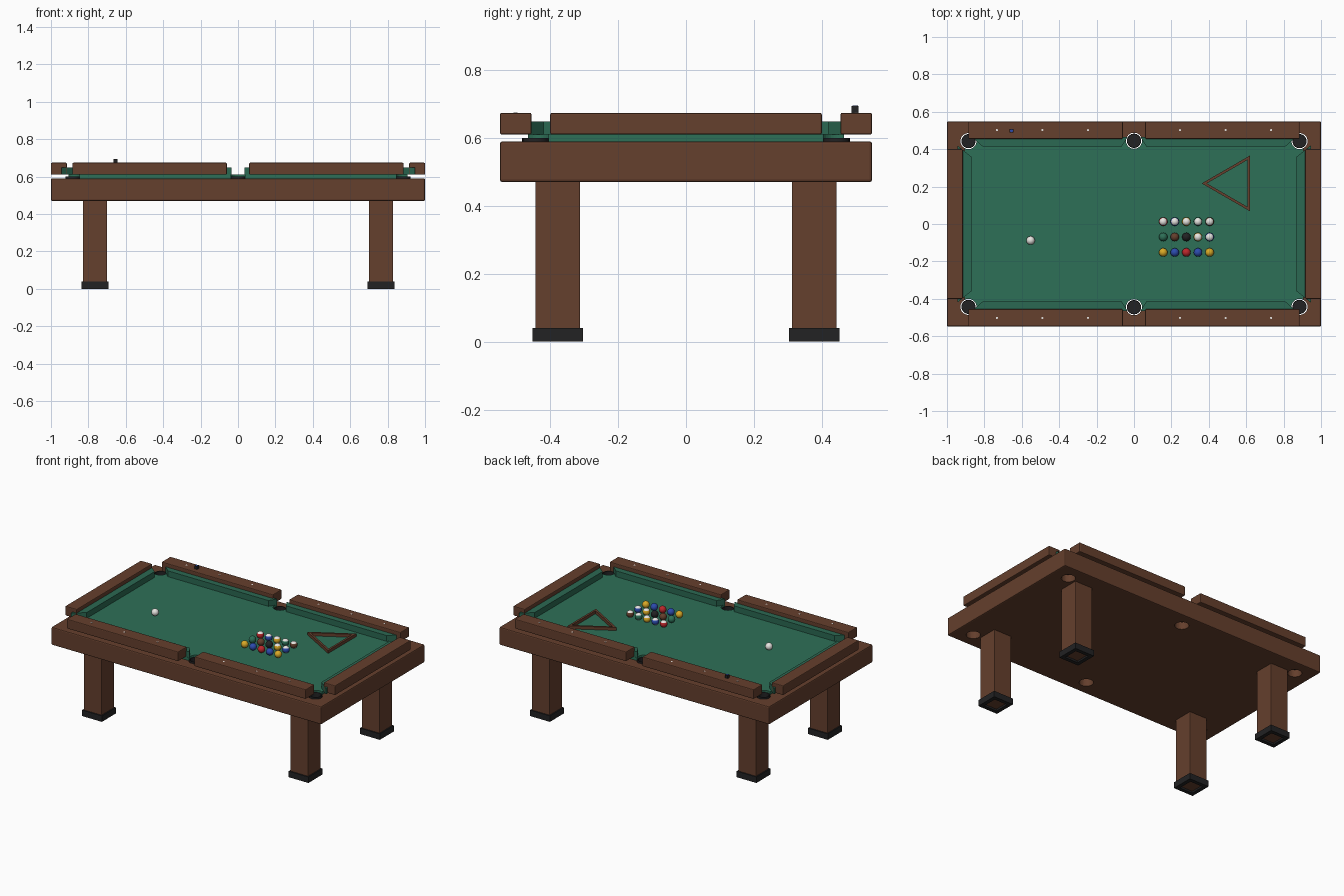
import bpy, bmesh, math
from mathutils import Matrix

cube = bpy.data.objects.get("Cube")
if cube:
    bpy.data.objects.remove(cube, do_unlink=True)


def material(name, r, g, b):
    m = bpy.data.materials.new(name)
    m.use_nodes = True
    m.diffuse_color = (r, g, b, 1)
    m.node_tree.nodes["Principled BSDF"].inputs["Base Color"].default_value = (r, g, b, 1)
    return m


WOOD = material("brown wood", 0.13, 0.05, 0.026)
FELT = material("green felt", 0.027, 0.16, 0.095)
CUSHION = material("cushion green", 0.024, 0.14, 0.084)
BLACK = material("black", 0.016, 0.016, 0.017)
WHITE = material("white", 0.8, 0.78, 0.75)
YELLOW = material("yellow", 0.7, 0.4, 0.02)
BLUE = material("blue", 0.025, 0.07, 0.42)
RED = material("red", 0.5, 0.02, 0.025)


def finish(name, bm, *mats):
    bmesh.ops.recalc_face_normals(bm, faces=bm.faces)
    mesh = bpy.data.meshes.new(name)
    bm.to_mesh(mesh)
    bm.free()
    for m in mats:
        mesh.materials.append(m)
    ob = bpy.data.objects.new(name, mesh)
    bpy.context.collection.objects.link(ob)
    return ob


def select(ob):
    bpy.ops.object.select_all(action="DESELECT")
    ob.select_set(True)
    bpy.context.view_layer.objects.active = ob


def smooth(ob):
    select(ob)
    bpy.ops.object.shade_smooth_by_angle()


def prism(name, points, z0, z1, mat, bevel=0):
    """Extrude an outline upwards, with optional rounded edges."""
    bm = bmesh.new()
    face = bm.faces.new([bm.verts.new((x, y, z0)) for x, y in points])
    top = bmesh.ops.extrude_face_region(bm, geom=[face])["geom"]
    verts = [v for v in top if isinstance(v, bmesh.types.BMVert)]
    bmesh.ops.translate(bm, verts=verts, vec=(0, 0, z1 - z0))
    if bevel:
        bmesh.ops.bevel(bm, geom=bm.edges[:], offset=bevel, segments=2,
                        profile=0.5, affect="EDGES")
    return finish(name, bm, mat)


def box(name, x0, x1, y0, y1, z0, z1, mat, bevel=0):
    return prism(name, [(x0, y0), (x1, y0), (x1, y1), (x0, y1)], z0, z1, mat, bevel)


def circle(x, y, r, n=32):
    return [(x + r * math.cos(math.tau * i / n), y + r * math.sin(math.tau * i / n))
            for i in range(n)]


def ball(name, x, y, mat, stripe=None):
    r = 0.023
    bm = bmesh.new()
    bmesh.ops.create_uvsphere(bm, u_segments=24, v_segments=16, radius=r)
    for f in bm.faces:
        f.material_index = int(stripe is not None and abs(f.calc_center_median().z) < r * 0.55)
    bmesh.ops.transform(bm, matrix=Matrix.Translation((x, y, BED + r)), verts=bm.verts)
    smooth(finish(name, bm, mat, stripe or mat))


def frame(name, outer, inner, z0, z1, mat):
    """Closed ring between two outlines with the same number of corners."""
    bm = bmesh.new()
    loops = [[bm.verts.new((x, y, z)) for x, y in pts]
             for pts, z in ((outer, z0), (outer, z1), (inner, z1), (inner, z0))]
    n = len(outer)
    for k in range(4):
        a, b = loops[k], loops[(k + 1) % 4]
        for i in range(n):
            j = (i + 1) % n
            bm.faces.new((a[i], a[j], b[j], b[i]))
    return finish(name, bm, mat)


def square(x, y, a, b):
    return [(x - a, y - b), (x + a, y - b), (x + a, y + b), (x - a, y + b)]


BED = 0.61
SIDES = [(sx, sy) for sx in (-1, 1) for sy in (-1, 1)]
POCKETS = [(sx * 0.885, sy * 0.443) for sx, sy in SIDES] + [(0, -0.445), (0, 0.445)]

# Table body and felt bed, pierced by the pocket holes
body = box("table_body", -1, 1, -0.548, 0.548, 0.47, 0.59, WOOD, 0.007)
bed = box("felt_bed", -0.905, 0.905, -0.465, 0.465, 0.585, BED, FELT)
for x, y in POCKETS:
    cutter = prism("pocket_cutter", circle(x, y, 0.043), 0.4, 0.7, WOOD)
    cutter.hide_render = True
    for ob in (body, bed):
        mod = ob.modifiers.new("pocket_hole", "BOOLEAN")
        mod.operation = "DIFFERENCE"
        mod.solver = "EXACT"
        mod.object = cutter
        select(ob)
        bpy.ops.object.modifier_apply(modifier=mod.name)
    bpy.data.objects.remove(cutter, do_unlink=True)
    # Pocket cup: wall and floor
    smooth(frame("pocket_wall", circle(x, y, 0.038), circle(x, y, 0.034), 0.52, 0.6, BLACK))
    smooth(prism("pocket_floor", circle(x, y, 0.037), 0.515, 0.525, BLACK))

# Legs with hollow black feet
for sx, sy in SIDES:
    x, y = sx * 0.765, sy * 0.378
    prism("leg", square(x, y, 0.065, 0.066), 0.012, 0.475, WOOD, 0.003)
    frame("foot", square(x, y, 0.073, 0.074), square(x, y, 0.048, 0.049), 0, 0.04, BLACK)

# Long rails, cushions and sight dots
for sx, sy in SIDES:
    prism("long_rail", square(sx * 0.4725, sy * 0.5015, 0.4125, 0.0465),
          BED, 0.674, WOOD, 0.005)
    outline = [(0.035, 0.464), (0.065, 0.415), (0.81, 0.415), (0.865, 0.464)]
    prism("long_cushion", [(sx * x, sy * y) for x, y in outline], BED, 0.649, CUSHION)
    for x in (0.246, 0.49, 0.733):
        prism("sight_dot", circle(sx * x, sy * 0.502, 0.006, 12), 0.672, 0.675, WHITE)

# End rails and cushions
for s in (-1, 1):
    prism("end_rail", square(s * 0.9575, 0, 0.0425, 0.4), BED, 0.674, WOOD, 0.005)
    outline = [(0.945, -0.42), (0.945, 0.42), (0.87, 0.36), (0.87, -0.36)]
    prism("end_cushion", [(s * x, y) for x, y in outline], BED, 0.649, CUSHION)

# Balls: eight solid, seven striped, and the white one
solids = [YELLOW, BLUE, RED, BLUE, YELLOW, FELT, WOOD, BLACK]
stripes = [YELLOW, BLUE, RED, BLUE, YELLOW, FELT, WOOD]
for i in range(15):
    x, y = 0.156 + 0.062 * (i % 5), -0.152 + 0.0825 * (i // 5)
    if i < len(solids):
        ball("solid_ball", x, y, solids[i])
    else:
        ball("striped_ball", x, y, WHITE, stripes[i - len(solids)])
ball("white_ball", -0.553, -0.088, WHITE)

# Triangle rack
outer = [(0.362, 0.217), (0.62, 0.068), (0.62, 0.366)]
cx, cy = sum(p[0] for p in outer) / 3, sum(p[1] for p in outer) / 3
inner = [(cx + (x - cx) * 0.84, cy + (y - cy) * 0.84) for x, y in outer]
frame("triangle_rack", outer, inner, BED, 0.63, WOOD)

# Chalk block with a blue top
prism("chalk_block", square(-0.655, 0.498, 0.01, 0.01), 0.674, 0.694, BLACK)
prism("chalk_top", circle(-0.655, 0.498, 0.008, 16), 0.693, 0.695, BLUE)
